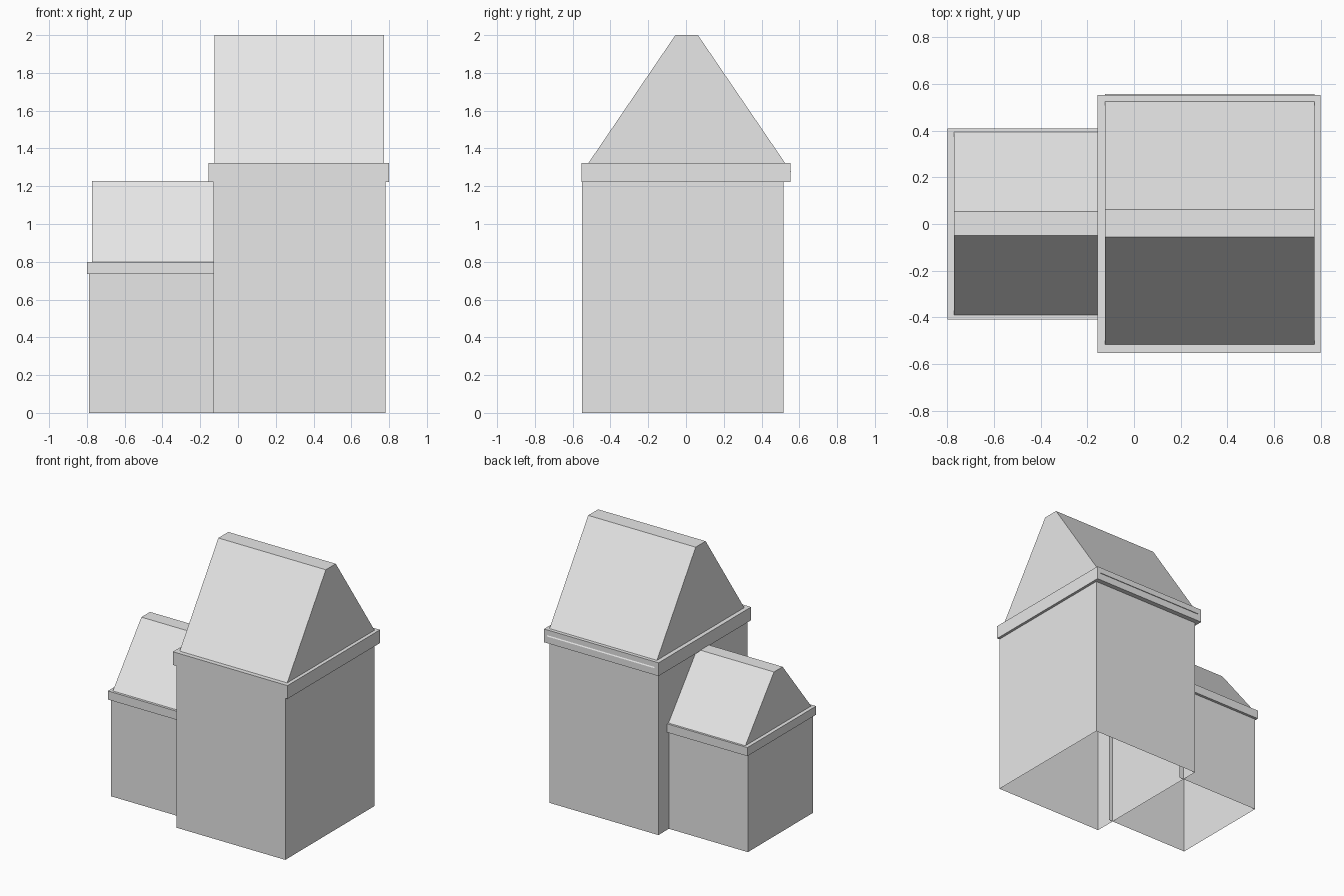
import bpy
import bmesh

if "Cube" in bpy.data.objects:
    bpy.data.objects.remove(bpy.data.objects["Cube"], do_unlink=True)

grey = bpy.data.materials.new("plain grey")
grey.use_nodes = True
grey.diffuse_color = (0.8, 0.8, 0.8, 1)
grey.node_tree.nodes["Principled BSDF"].inputs["Base Color"].default_value = grey.diffuse_color


def block(name, x, y, z, top_y=None, open_sides=()):
    """Box between x, y and z ranges; top_y tapers the top, open_sides drops faces."""
    bm = bmesh.new()
    bmesh.ops.create_cube(bm, size=1)
    for v in bm.verts:
        i, j, k = (int(c > 0) for c in v.co)
        v.co = (x[i], (top_y if top_y and k else y)[j], z[k])
    bm.normal_update()
    tests = {"bottom": lambda n: n.z < -0.9, "top": lambda n: n.z > 0.9,
             "left": lambda n: n.x > 0.9}
    gone = [f for f in bm.faces if any(tests[s](f.normal) for s in open_sides)]
    bmesh.ops.delete(bm, geom=gone, context="FACES")
    mesh = bpy.data.meshes.new(name)
    bm.to_mesh(mesh)
    bm.free()
    mesh.materials.append(grey)
    obj = bpy.data.objects.new(name, mesh)
    bpy.context.collection.objects.link(obj)
    return obj


# Tall main house: walls open underneath, eaves band, flat-topped gable roof
block("main_walls", (-0.13, 0.78), (-0.55, 0.515), (0, 1.23), open_sides=("bottom", "top"))
block("main_eaves", (-0.157, 0.80), (-0.552, 0.552), (1.222, 1.322))
block("main_roof", (-0.125, 0.773), (-0.549, 0.557), (1.275, 2.0), top_y=(-0.056, 0.063))

# Low side wing, running slightly into the main house
block("wing_walls", (-0.79, -0.095), (-0.39, 0.39), (0, 0.74), open_sides=("bottom", "top", "left"))
block("wing_eaves", (-0.80, -0.095), (-0.41, 0.41), (0.735, 0.80))
block("wing_roof", (-0.772, -0.1), (-0.395, 0.398), (0.795, 1.227), top_y=(-0.05, 0.053))
